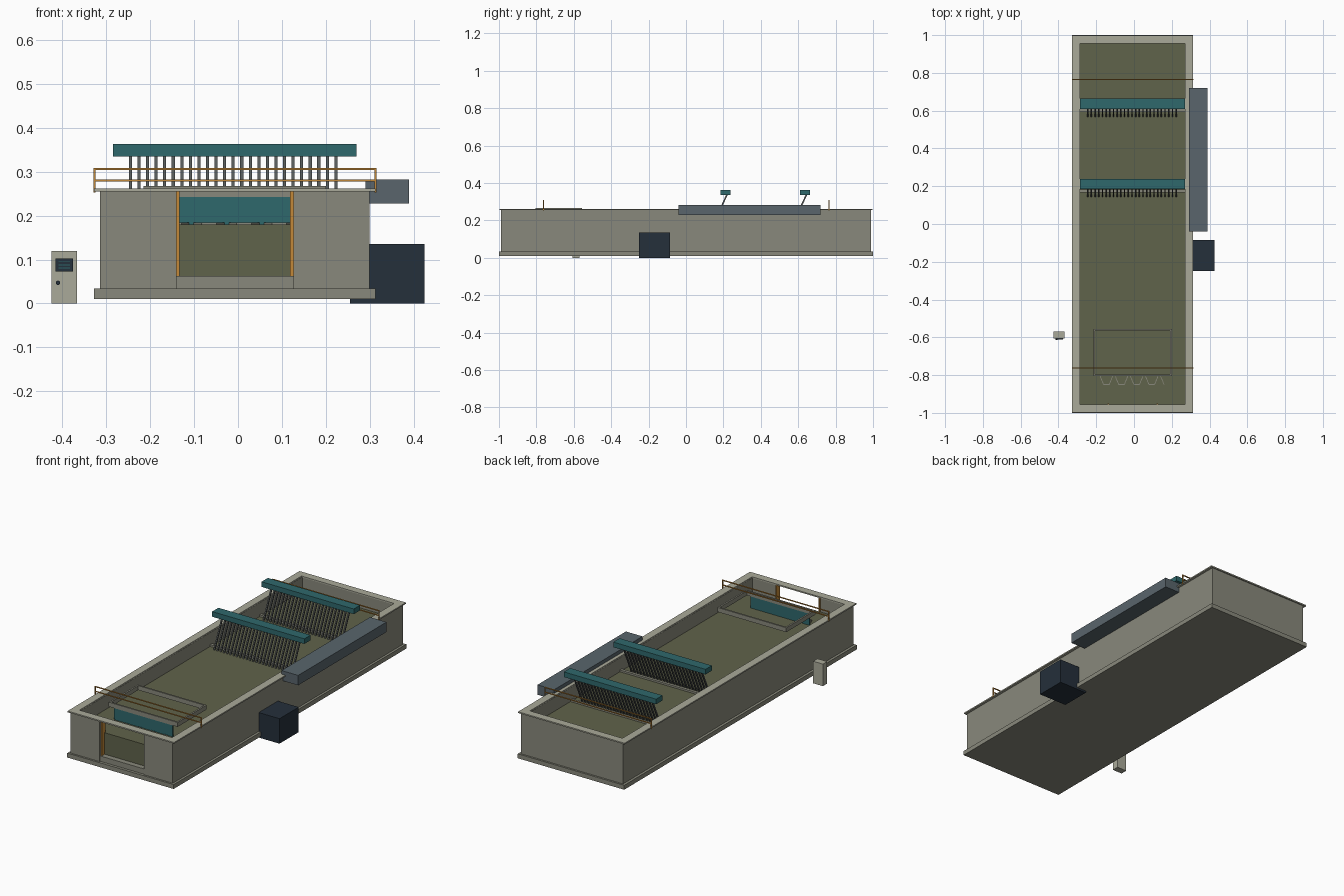
import bpy, bmesh, math
from mathutils import Vector

if "Cube" in bpy.data.objects:
    bpy.data.objects.remove(bpy.data.objects["Cube"])


def mat(name, r, g, b):
    m = bpy.data.materials.new(name)
    m.diffuse_color = (r, g, b, 1)
    m.use_nodes = True
    m.node_tree.nodes["Principled BSDF"].inputs["Base Color"].default_value = m.diffuse_color
    return m


CONCRETE = mat("concrete", 0.25, 0.25, 0.20)
PALE = mat("pale_concrete", 0.40, 0.40, 0.32)
WATER = mat("murky_water", 0.118, 0.125, 0.07)
TEAL = mat("teal_paint", 0.028, 0.14, 0.15)
NAVY = mat("dark_navy", 0.018, 0.029, 0.043)
SLATE = mat("slate_metal", 0.10, 0.13, 0.15)
STEEL = mat("bar_steel", 0.09, 0.10, 0.10)
ORANGE = mat("safety_orange", 0.55, 0.25, 0.04)


def add(name, bm, material):
    bmesh.ops.recalc_face_normals(bm, faces=bm.faces)
    me = bpy.data.meshes.new(name)
    bm.to_mesh(me)
    bm.free()
    me.materials.append(material)
    ob = bpy.data.objects.new(name, me)
    bpy.context.collection.objects.link(ob)
    return ob


def put_box(bm, x, y, z):
    """Add a box given as (low, high) ranges."""
    vs = bmesh.ops.create_cube(bm, size=1)["verts"]
    for v in vs:
        for i, (a, b) in enumerate((x, y, z)):
            v.co[i] = (a + b) / 2 + v.co[i] * (b - a)


def boxes(name, material, *specs):
    bm = bmesh.new()
    for s in specs:
        put_box(bm, *s)
    return add(name, bm, material)


def ring(name, material, x, y, z, w):
    """Rectangular frame with border width w."""
    return boxes(name, material,
                 ((x[0], x[0] + w), y, z), ((x[1] - w, x[1]), y, z),
                 ((x[0] + w, x[1] - w), (y[0], y[0] + w), z),
                 ((x[0] + w, x[1] - w), (y[1] - w, y[1]), z))


def put_strut(bm, a, b, w, d):
    """Rectangular strut from a to b."""
    a, b = Vector(a), Vector(b)
    q = (b - a).to_track_quat('Z', 'Y')
    for v in bmesh.ops.create_cube(bm, size=1)["verts"]:
        c = Vector((v.co.x * w, v.co.y * d, v.co.z * (b - a).length))
        v.co = (a + b) / 2 + q @ c


# Tank: base slab, walls with a front opening, sill, coping, water
boxes("base_slab", CONCRETE, ((-0.328, 0.313), (-1, 1), (0.01, 0.034)))
WZ = (0.034, 0.255)
boxes("tank_walls", CONCRETE,
      ((-0.314, -0.285), (-0.99, 0.99), WZ),
      ((0.27, 0.30), (-0.99, 0.99), WZ),
      ((-0.285, 0.27), (0.96, 0.99), WZ),
      ((-0.285, -0.14), (-0.99, -0.957), WZ),
      ((0.126, 0.27), (-0.99, -0.957), WZ))
boxes("opening_sill", CONCRETE, ((-0.14, 0.126), (-0.985, -0.955), (0.034, 0.063)))
ring("wall_coping", PALE, (-0.328, 0.313), (-0.997, 0.997), (0.255, 0.262), 0.042)
boxes("water", WATER, ((-0.286, 0.271), (-0.956, 0.961), (0.034, 0.18)))

# Orange guide posts inside the opening
boxes("opening_guides", ORANGE,
      ((-0.14, -0.133), (-0.98, -0.95), (0.034, 0.255)),
      ((0.119, 0.126), (-0.98, -0.95), (0.034, 0.255)))

# Front gate and frame above the water
boxes("gate_panel", TEAL, ((-0.185, 0.17), (-0.804, -0.797), (0.18, 0.266)))
ring("scum_frame", CONCRETE, (-0.215, 0.2), (-0.805, -0.555), (0.243, 0.267), 0.009)

# Thin zigzag strands on the water in front of the gate
bm = bmesh.new()
for i in range(5):
    cx = -0.167 + i * 0.08
    pts = [(cx - 0.012, -0.806), (cx + 0.006, -0.85), (cx + 0.036, -0.85), (cx + 0.054, -0.806)]
    if i == 4:
        pts = pts[:2]
    for p, q in zip(pts, pts[1:]):
        put_strut(bm, (*p, 0.182), (*q, 0.182), 0.004, 0.004)
add("surface_strands", bm, CONCRETE)

# Two bar screens: beam, sloped bars, lower cross member
for label, y0 in (("rear", 0.61), ("middle", 0.185)):
    boxes(label + "_screen_beam", TEAL, ((-0.285, 0.27), (y0, y0 + 0.054), (0.335, 0.363)))
    boxes(label + "_cross_member", CONCRETE,
          ((-0.285, 0.27), (y0 - 0.018, y0 - 0.002), (0.176, 0.19)))
    bm = bmesh.new()
    for i in range(25):
        x = -0.245 + i * 0.0195
        put_strut(bm, (x, y0 - 0.045, 0.165), (x, y0 + 0.035, 0.34), 0.007, 0.008)
    add(label + "_screen_bars", bm, STEEL)

# Guard rails across the tank
for label, y0 in (("front", -0.762), ("rear", 0.765)):
    bm = bmesh.new()
    for z in (0.28, 0.306):
        put_box(bm, (-0.328, 0.314), (y0 - 0.003, y0 + 0.003), (z - 0.002, z + 0.002))
    for x in (-0.327, 0.313):
        put_box(bm, (x - 0.002, x + 0.002), (y0 - 0.003, y0 + 0.003), (0.253, 0.308))
    add(label + "_guard_rail", bm, ORANGE)

# Conveyor trough and skip on the right side
boxes("conveyor", SLATE, ((0.29, 0.39), (-0.04, 0.72), (0.228, 0.282)))
boxes("skip_bin", NAVY, ((0.255, 0.425), (-0.25, -0.085), (0, 0.136)))

# Control cabinet on the left
boxes("control_cabinet", PALE, ((-0.425, -0.367), (-0.607, -0.57), (0, 0.12)))
boxes("cabinet_display", NAVY, ((-0.416, -0.376), (-0.611, -0.607), (0.073, 0.102)))
boxes("display_lines", TEAL, *[((-0.409, -0.383), (-0.612, -0.611), (z, z + 0.002))
                               for z in (0.08, 0.087, 0.094)])
bm = bmesh.new()
bmesh.ops.create_cone(bm, cap_ends=True, segments=16, radius1=0.005, radius2=0.005, depth=0.008)
for v in bm.verts:
    v.co = Vector((-0.41 + v.co.x, -0.611 + v.co.z, 0.047 + v.co.y))
add("cabinet_knob", bm, NAVY)
